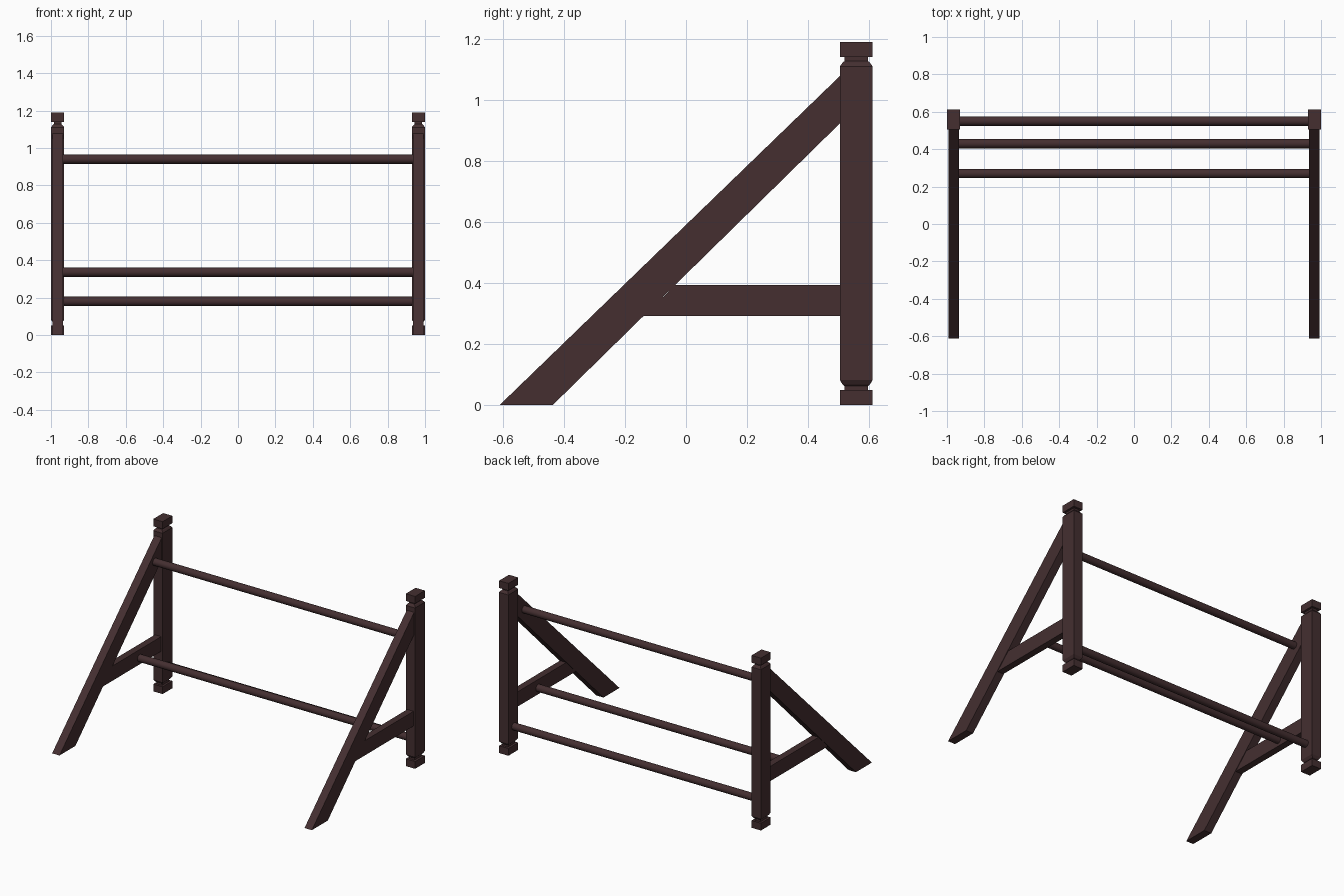
import bpy, bmesh, math

if "Cube" in bpy.data.objects:
    bpy.data.objects.remove(bpy.data.objects["Cube"])

wood = bpy.data.materials.new("dark brown wood")
wood.diffuse_color = (0.058, 0.028, 0.030, 1)
wood.use_nodes = True
wood.node_tree.nodes["Principled BSDF"].inputs["Base Color"].default_value = wood.diffuse_color


def finish(name, bm):
    bmesh.ops.recalc_face_normals(bm, faces=bm.faces[:])
    me = bpy.data.meshes.new(name)
    bm.to_mesh(me)
    bm.free()
    me.materials.append(wood)
    ob = bpy.data.objects.new(name, me)
    bpy.context.collection.objects.link(ob)
    return ob


def side_profile(name, pts, x0, x1):
    """Extrude a (y, z) outline from x0 to x1."""
    bm = bmesh.new()
    f = bm.faces.new([bm.verts.new((x0, y, z)) for y, z in pts])
    ext = bmesh.ops.extrude_face_region(bm, geom=[f])
    for g in ext["geom"]:
        if isinstance(g, bmesh.types.BMVert):
            g.co.x = x1
    return finish(name, bm)


def post(name, cx):
    """Square post with necks: stacked rectangular rings (z, inset)."""
    rings = [(0, 0), (.05, 0), (.05, .015), (.063, .015), (.068, .009), (.082, 0),
             (1.11, 0), (1.122, .009), (1.127, .015), (1.14, .015), (1.14, 0), (1.19, 0)]
    bm = bmesh.new()
    loops = []
    for z, d in rings:
        hx, hy = .0355 - d, .0535 - d
        loops.append([bm.verts.new((cx + sx * hx, .5575 + sy * hy, z))
                      for sx, sy in ((-1, -1), (1, -1), (1, 1), (-1, 1))])
    for a, b in zip(loops, loops[1:]):
        for i in range(4):
            j = (i + 1) % 4
            bm.faces.new((a[i], a[j], b[j], b[i]))
    bm.faces.new(loops[0])
    bm.faces.new(loops[-1])
    return finish(name, bm)


def rail(name, y, z, half):
    bpy.ops.mesh.primitive_cylinder_add(vertices=16, radius=.025, depth=2 * half,
                                        location=(0, y, z), rotation=(0, math.pi / 2, 0))
    ob = bpy.context.object
    ob.name = name
    ob.data.materials.append(wood)
    bpy.ops.object.shade_smooth_by_angle(angle=math.radians(40))


# End frames: post, slanted brace and horizontal tie
for s, side in ((-1, "left"), (1, "right")):
    post(side + "_post", s * .9645)
    side_profile(side + "_brace", [(-.611, 0), (-.437, 0), (.506, .925), (.506, 1.08)],
                 s * .992, s * .936)
    side_profile(side + "_tie", [(-.139, .292), (.506, .292), (.506, .394), (-.035, .394)],
                 s * .988, s * .940)

# Round rails
rail("top_rail", .43, .94, .94)
rail("middle_rail", .27, .336, .945)
rail("bottom_rail", .55, .18, .932)
